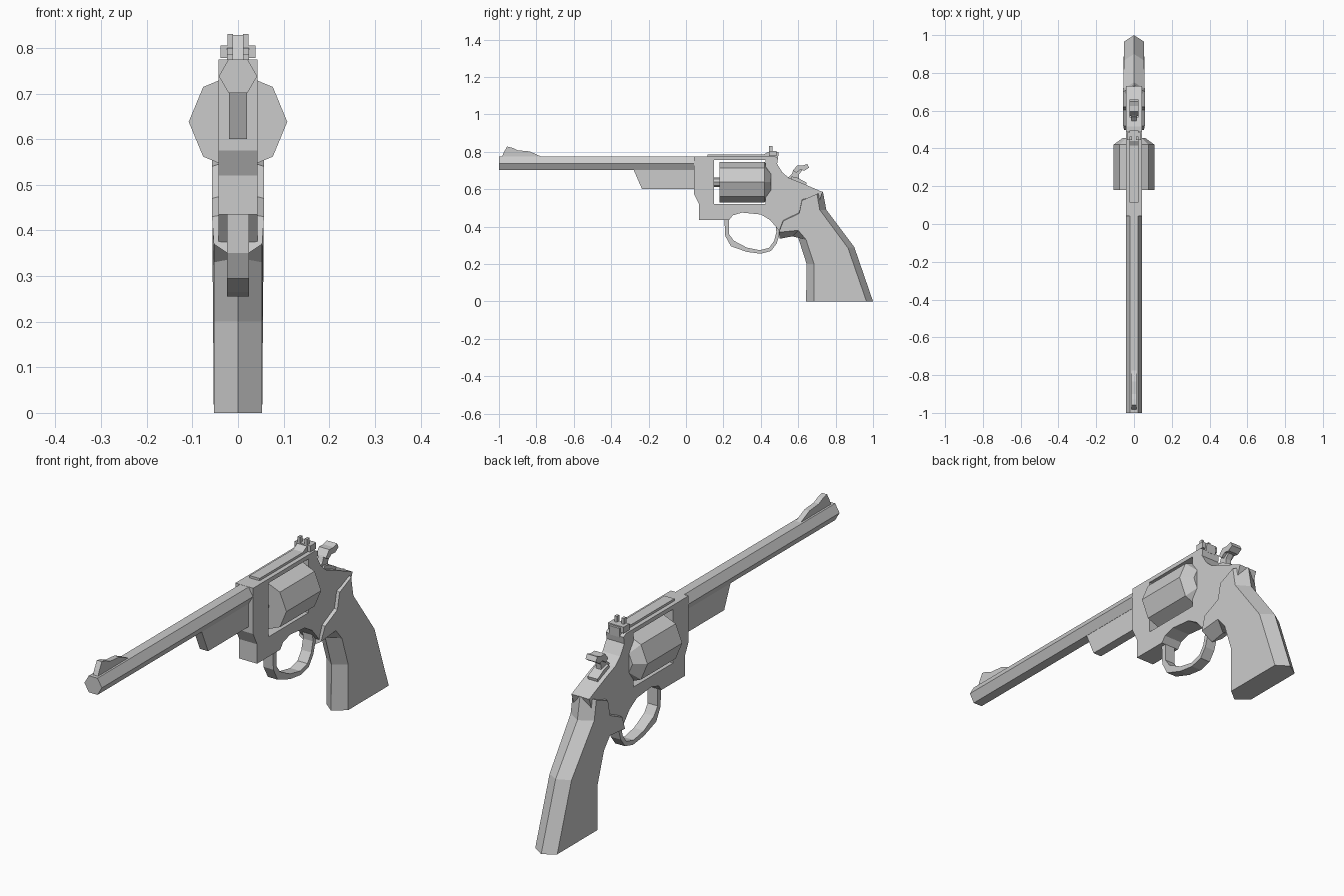
import bpy, bmesh, math
from mathutils import Matrix

steel = bpy.data.materials.new("grey_steel")
steel.diffuse_color = (0.6, 0.6, 0.6, 1)

# maps a flat drawing (y, z) to the side plane, thickness along x
SIDE = Matrix(((0, 0, 1, 0), (1, 0, 0, 0), (0, 1, 0, 0), (0, 0, 0, 1)))


def plate(name, half, *loops, x=0.0):
    """Side profile (y, z) with optional holes, extruded to +-half in x."""
    cu = bpy.data.curves.new(name, 'CURVE')
    cu.dimensions, cu.fill_mode, cu.extrude = '2D', 'BOTH', half
    for pts in loops:
        sp = cu.splines.new('POLY')
        sp.points.add(len(pts) - 1)
        for p, (y, z) in zip(sp.points, pts):
            p.co = (y, z, 0, 1)
        sp.use_cyclic_u, sp.use_smooth = True, False
    cu.materials.append(steel)
    ob = bpy.data.objects.new(name, cu)
    bpy.context.collection.objects.link(ob)
    ob.matrix_world = Matrix.Translation((x, 0, 0)) @ SIDE
    bpy.ops.object.select_all(action='DESELECT')
    ob.select_set(True)
    bpy.context.view_layer.objects.active = ob
    bpy.ops.object.convert(target='MESH')


def finish(name, bm):
    bmesh.ops.recalc_face_normals(bm, faces=bm.faces[:])
    me = bpy.data.meshes.new(name)
    bm.to_mesh(me)
    bm.free()
    me.materials.append(steel)
    bpy.context.collection.objects.link(bpy.data.objects.new(name, me))


def turned(name, n, zc, sections):
    """n-sided solid along y from (y, radius) sections."""
    bm = bmesh.new()
    rings = [[bm.verts.new((r * math.cos(2 * math.pi * i / n), y,
                            zc + r * math.sin(2 * math.pi * i / n)))
              for i in range(n)] for y, r in sections]
    for a, b in zip(rings, rings[1:]):
        for i in range(n):
            j = (i + 1) % n
            bm.faces.new((a[i], a[j], b[j], b[i]))
    bm.faces.new(rings[0])
    bm.faces.new(rings[-1])
    finish(name, bm)


def ridged(name, side, ridge, width):
    """Two side panels joined to a ridge line on the centre plane."""
    bm = bmesh.new()
    mid = [bm.verts.new((0, y, z)) for y, z in ridge]
    for s in (-1, 1):
        v = [bm.verts.new((s * width(z), y, z)) for y, z in side]
        bm.faces.new(v)
        for i in range(len(v)):
            j = (i + 1) % len(v)
            bm.faces.new((v[i], v[j], mid[j], mid[i]))
    finish(name, bm)


def rect(y0, y1, z0, z1):
    return [(y0, z0), (y1, z0), (y1, z1), (y0, z1)]


# barrel, rod shroud and front sight
turned("barrel", 6, 0.738, [(-1, 0.042), (0.06, 0.042)])
plate("rod_shroud", 0.02, [(-0.285, 0.715), (-0.235, 0.60), (0.06, 0.60), (0.06, 0.715)])
plate("front_sight", 0.012, [(-0.985, 0.77), (-0.975, 0.795), (-0.957, 0.828), (-0.93, 0.822),
                             (-0.90, 0.808), (-0.835, 0.802), (-0.765, 0.77)])

# frame with the drum window
plate("frame", 0.043,
      [(0.043, 0.775), (0.043, 0.575), (0.07, 0.52), (0.07, 0.435), (0.23, 0.435),
       (0.25, 0.46), (0.30, 0.475), (0.40, 0.465), (0.45, 0.435), (0.48, 0.40),
       (0.50, 0.375), (0.60, 0.40), (0.70, 0.50), (0.73, 0.585), (0.61, 0.637),
       (0.55, 0.66), (0.515, 0.69), (0.487, 0.735), (0.492, 0.765), (0.475, 0.775)],
      rect(0.15, 0.425, 0.522, 0.757))
plate("top_rib", 0.024, rect(0.115, 0.46, 0.77, 0.785))

# drum and its rod
turned("drum", 8, 0.638, [(0.18, 0.108), (0.42, 0.108), (0.455, 0.06)])
turned("drum_rod", 8, 0.638, [(0.14, 0.025), (0.19, 0.025)])

# rear sight
plate("rear_sight_base", 0.024, [(0.40, 0.775), (0.42, 0.788), (0.44, 0.80),
                                 (0.495, 0.80), (0.492, 0.76)])
plate("rear_sight_leaf", 0.038, rect(0.445, 0.485, 0.778, 0.805))
for s in (-1, 1):
    plate("rear_sight_post", 0.006, rect(0.445, 0.462, 0.80, 0.83), x=s * 0.017)

# hammer
plate("hammer", 0.013, [(0.53, 0.65), (0.565, 0.68), (0.575, 0.705), (0.60, 0.725),
                        (0.62, 0.70), (0.605, 0.68), (0.60, 0.63)])
plate("hammer_spur", 0.025, [(0.572, 0.70), (0.595, 0.728), (0.625, 0.727), (0.648, 0.735),
                             (0.658, 0.715), (0.635, 0.70), (0.61, 0.703), (0.59, 0.688)])
plate("hammer_seat", 0.024, [(0.56, 0.64), (0.565, 0.668), (0.595, 0.662),
                             (0.645, 0.635), (0.64, 0.61)])

# trigger guard
plate("trigger_guard", 0.024,
      [(0.205, 0.445), (0.21, 0.35), (0.24, 0.295), (0.325, 0.265), (0.40, 0.255),
       (0.455, 0.27), (0.485, 0.31), (0.505, 0.375), (0.50, 0.40), (0.48, 0.405),
       (0.483, 0.37), (0.472, 0.325), (0.445, 0.287), (0.395, 0.274), (0.325, 0.288),
       (0.255, 0.325), (0.23, 0.36), (0.23, 0.445)])

# grip: flat sides, ridge along front strap and back strap
ridged("grip",
       [(0.685, 0), (0.685, 0.20), (0.642, 0.33), (0.60, 0.38), (0.497, 0.37),
        (0.52, 0.43), (0.605, 0.47), (0.62, 0.54), (0.70, 0.575),
        (0.715, 0.49), (0.866, 0.286), (0.965, 0)],
       [(0.642, 0), (0.645, 0.20), (0.60, 0.34), (0.57, 0.348), (0.50, 0.335),
        (0.515, 0.44), (0.60, 0.485), (0.62, 0.56), (0.732, 0.587),
        (0.75, 0.49), (0.90, 0.29), (1.0, 0)],
       lambda z: 0.053 if z < 0.4 else 0.057)
